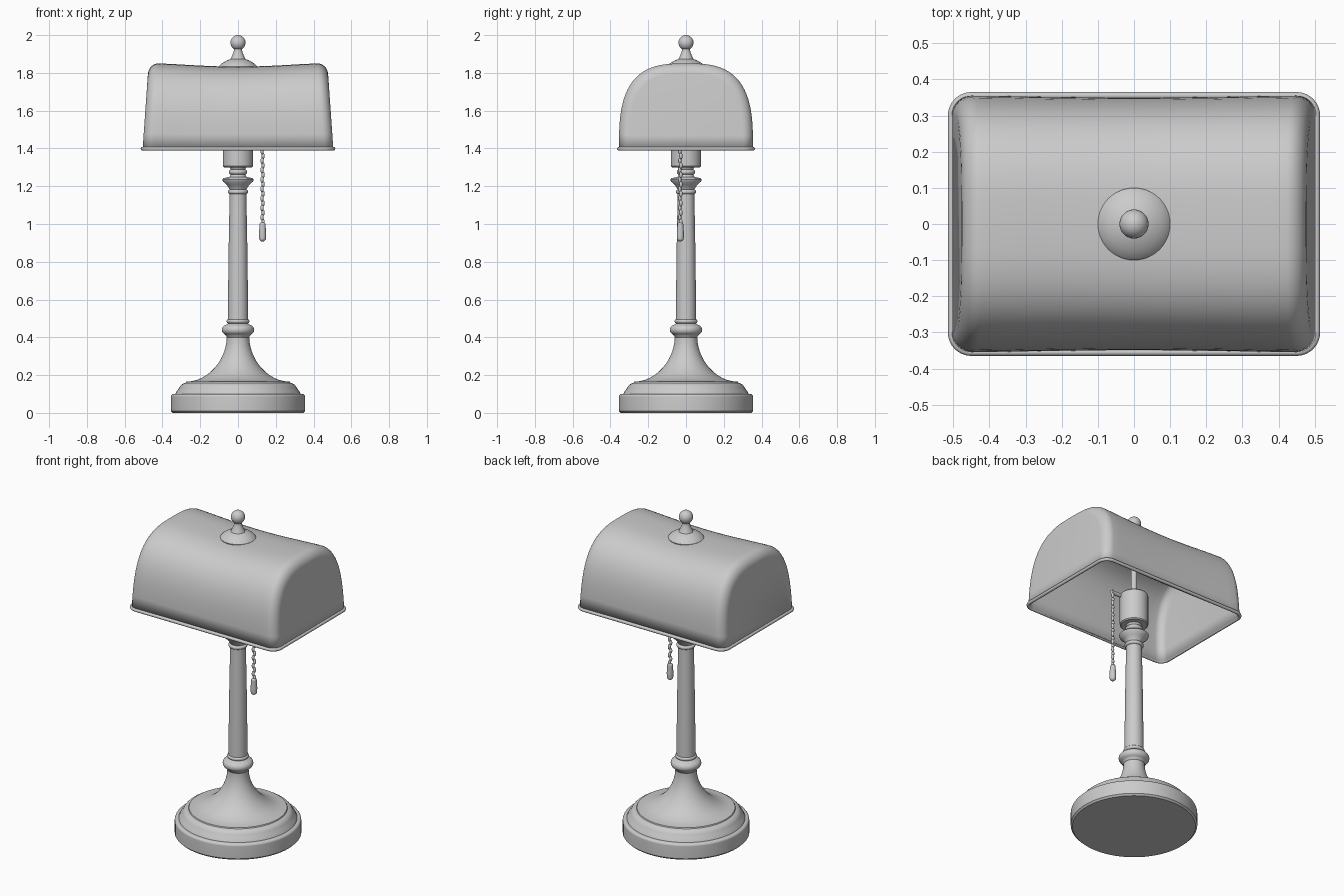
import bpy, bmesh
from math import sin, cos, pi, copysign
from mathutils import Matrix

cube = bpy.data.objects.get("Cube")
if cube:
    bpy.data.objects.remove(cube)

GREY = (0.6, 0.6, 0.6, 1)
mat = bpy.data.materials.new("light grey")
mat.use_nodes = True
mat.diffuse_color = GREY
mat.node_tree.nodes["Principled BSDF"].inputs["Base Color"].default_value = GREY


def finish(name, bm, angle=40):
    """Turn a bmesh into a smooth, coloured object."""
    bmesh.ops.remove_doubles(bm, verts=bm.verts, dist=0.0002)
    bmesh.ops.recalc_face_normals(bm, faces=bm.faces)
    mesh = bpy.data.meshes.new(name)
    bm.to_mesh(mesh)
    bm.free()
    obj = bpy.data.objects.new(name, mesh)
    bpy.context.collection.objects.link(obj)
    mesh.materials.append(mat)
    bpy.ops.object.select_all(action="DESELECT")
    obj.select_set(True)
    bpy.context.view_layer.objects.active = obj
    bpy.ops.object.shade_smooth_by_angle(angle=angle * pi / 180)
    return obj


def loft(bm, rows, closed):
    """Skin rows of points with quads."""
    vrows = [[bm.verts.new(p) for p in row] for row in rows]
    n = len(vrows[0])
    for a, b in zip(vrows, vrows[1:]):
        for i in range(n if closed else n - 1):
            j = (i + 1) % n
            bm.faces.new((a[i], a[j], b[j], b[i]))
    return vrows


def lathe(name, profile, x=0, y=0, sides=48):
    """Revolve (radius, height) pairs and cap both ends."""
    bm = bmesh.new()
    rings = [[(x + r * cos(2 * pi * k / sides), y + r * sin(2 * pi * k / sides), z)
              for k in range(sides)] for r, z in profile]
    rows = loft(bm, rings, True)
    bm.faces.new(rows[0])
    bm.faces.new(rows[-1])
    return finish(name, bm)


def arc(cr, cz, r, a0, a1, n=8):
    """Points on a circular arc of a profile, angles in degrees."""
    angles = [(a0 + (a1 - a0) * k / n) * pi / 180 for k in range(n + 1)]
    return [(cr + r * cos(a), cz + r * sin(a)) for a in angles]


# Stepped round foot with a bell-shaped flare
flare = [(0.275 - 0.215 * sin(t * pi / 2) ** 0.8, 0.165 + 0.235 * (1 - cos(t * pi / 2)) ** 0.8)
         for t in [k / 16 for k in range(17)]]
lathe("base", [(0.345, 0), (0.355, 0.01)] + arc(0.34, 0.085, 0.015, 0, 90)
      + [(0.332, 0.1), (0.325, 0.115)] + arc(0.27, 0.115, 0.045, 20, 80) + flare, sides=64)

# Collars and slender tapered column
lathe("lower_collar", [(0.055, 0.395), (0.065, 0.41)] + arc(0.06, 0.44, 0.026, -70, 70)
      + [(0.058, 0.47)] + arc(0.05, 0.485, 0.011, -80, 80) + [(0.05, 0.5)])
lathe("column", [(0.054, 0.48), (0.053, 0.6), (0.049, 0.9), (0.044, 1.17)])
lathe("upper_collar", [(0.043, 1.15)] + arc(0.042, 1.17, 0.012, -80, 80)
      + [(0.048, 1.19), (0.062, 1.21), (0.08, 1.225), (0.083, 1.235), (0.075, 1.243),
         (0.045, 1.25), (0.04, 1.26)] + arc(0.036, 1.275, 0.013, -80, 80) + [(0.045, 1.302)])

# Lamp holder and the rod that carries the shade
lathe("socket", [(0.074, 1.3), (0.08, 1.306), (0.08, 1.49), (0.07, 1.5)])
lathe("support_rod", [(0.018, 1.49), (0.018, 1.84)], sides=20)

# Arched shade with rounded ends, leaning end walls and a slightly waisted middle
Z0, HEIGHT, HALF_Y, HALF_X, ROUND = 1.395, 0.455, 0.355, 0.505, 0.055


def shade_row(x, side, inset):
    """One arch across the shade; x is measured at the lower edge."""
    row = []
    waist = 1 - 0.037 * cos(min(abs(x) / 0.45, 1) * pi / 2) ** 1.3
    for k in range(41):
        a = pi * k / 40
        c, s = cos(a), sin(a)
        y = (HALF_Y - inset) * copysign(abs(c) ** (2 / 3), c) * (1 - 0.4 * (1 - waist))
        h = (HEIGHT - inset) * abs(s) ** (2 / 3) * waist
        row.append((x - 0.07 * h * x / HALF_X, y, Z0 + h))
    return row


bm = bmesh.new()
ends = [(HALF_X - ROUND * (1 - sin(t)), ROUND * (1 - cos(t)))
        for t in [pi / 2 * k / 8 for k in range(9)]]
stations = [(-x, d) for x, d in reversed(ends)]
stations += [(-0.45 + 0.9 * k / 20, 0) for k in range(1, 20)] + ends
rows = loft(bm, [shade_row(x, 0, d) for x, d in stations], False)
for row in (rows[0], rows[-1]):
    bm.faces.new(row)
shade = finish("shade", bm)
wall = shade.modifiers.new("wall", "SOLIDIFY")
wall.thickness = 0.01
wall.offset = -1

# Rolled rim around the open lower edge
curve = bpy.data.curves.new("shade_rim", "CURVE")
curve.dimensions = "3D"
curve.bevel_depth = 0.01
curve.bevel_resolution = 3
path = []
for quarter, (sx, sy) in enumerate([(1, 1), (-1, 1), (-1, -1), (1, -1)]):
    for k in range(9):
        a = (quarter + k / 8) * pi / 2
        path.append((sx * (HALF_X - ROUND) + ROUND * cos(a),
                     sy * (HALF_Y - ROUND) + ROUND * sin(a), Z0 + 0.003, 1))
spline = curve.splines.new("POLY")
spline.points.add(len(path) - 1)
for point, co in zip(spline.points, path):
    point.co = co
spline.use_cyclic_u = True
curve.materials.append(mat)
bpy.context.collection.objects.link(bpy.data.objects.new("shade_rim", curve))

# Finial: domed washer, waisted neck and ball
lathe("finial", [(0.098, 1.825), (0.1, 1.835), (0.092, 1.845), (0.075, 1.857), (0.055, 1.868),
                 (0.04, 1.873), (0.034, 1.885), (0.025, 1.905), (0.02, 1.925)]
      + arc(0, 1.96, 0.04, -60, 89.5, 16))

# Pull chain of small links, with its arm and weighted handle
CX, CY = 0.13, -0.03
bm = bmesh.new()
for k in range(20):
    offset = 0.003 * (-1) ** k
    place = Matrix.Translation((CX + offset, CY + offset, 1.01 + 0.025 * k))
    bmesh.ops.create_uvsphere(bm, u_segments=10, v_segments=6, radius=0.01,
                              matrix=place @ Matrix.Diagonal((0.9, 0.9, 1.7, 1)))
finish("pull_chain", bm, 80)
bm = bmesh.new()
bmesh.ops.create_cone(bm, cap_ends=True, segments=16, radius1=0.012, radius2=0.012, depth=0.08,
                      matrix=Matrix.Translation((0.1, CY, 1.48)) @ Matrix.Rotation(pi / 2, 4, "Y"))
finish("chain_arm", bm)
lathe("chain_handle", arc(0, 0.925, 0.018, -89, 0) + [(0.019, 0.95), (0.016, 0.99)]
      + arc(0.006, 0.998, 0.01, 0, 85), CX, CY, 20)
